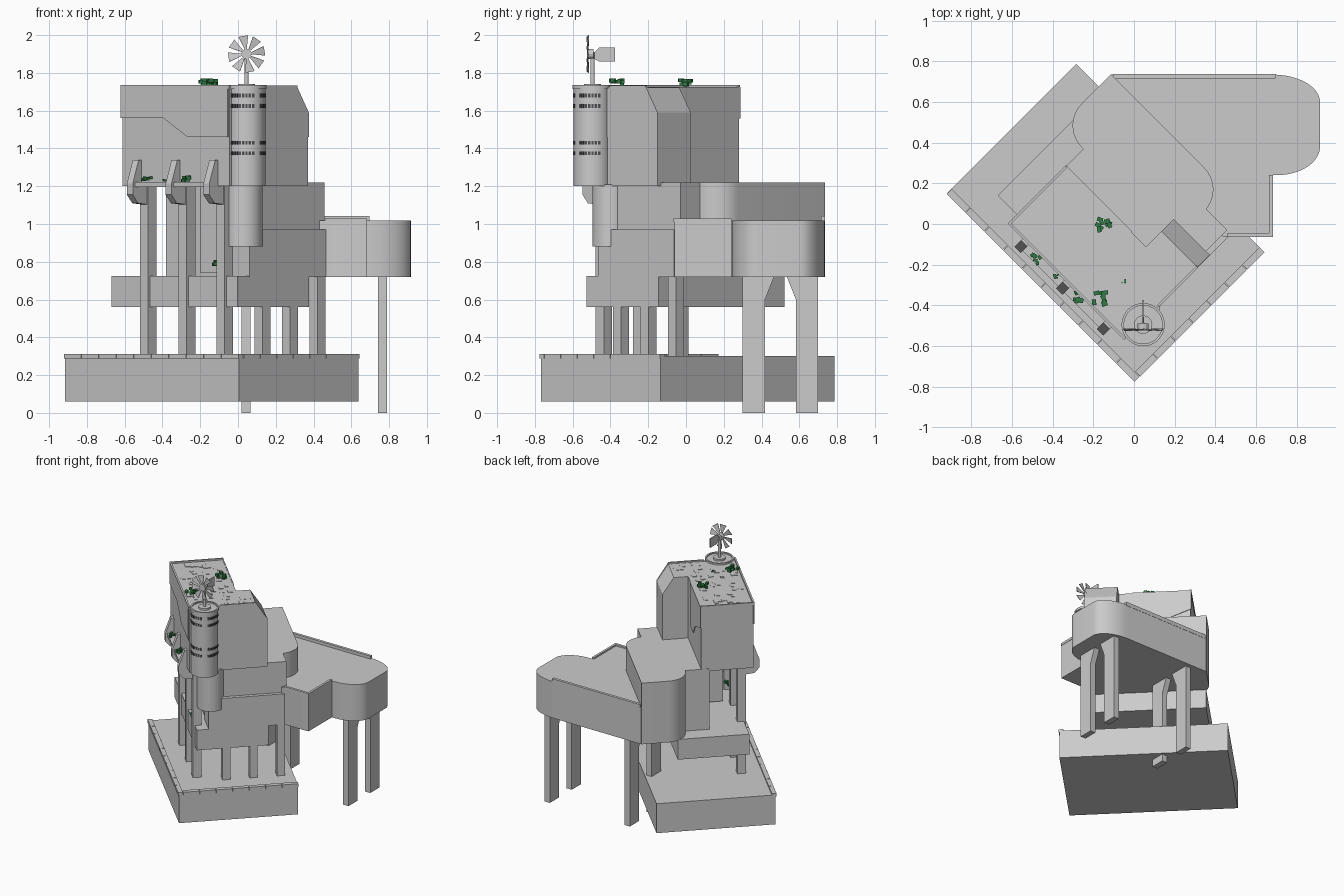
import bpy, bmesh, math, random
from mathutils import Matrix, Vector

if "Cube" in bpy.data.objects:
    bpy.data.objects.remove(bpy.data.objects["Cube"])
random.seed(4)
R45 = math.radians(45)

def finish(name, bm, rot=R45, smooth=False, mat=None):
    bmesh.ops.recalc_face_normals(bm, faces=bm.faces)
    me = bpy.data.meshes.new(name)
    bm.to_mesh(me)
    bm.free()
    ob = bpy.data.objects.new(name, me)
    bpy.context.collection.objects.link(ob)
    ob.rotation_euler[2] = rot
    if mat:
        me.materials.append(mat)
    if smooth:
        bpy.ops.object.select_all(action='DESELECT')
        ob.select_set(True)
        bpy.context.view_layer.objects.active = ob
        bpy.ops.object.shade_smooth_by_angle(angle=math.radians(35))
    return ob

def add_prism(bm, pts, a, b, axis='z'):
    """extrude a 2D profile along an axis from a to b"""
    def co(p, h):
        return {'z': (p[0], p[1], h), 'y': (p[0], h, p[1]), 'x': (h, p[0], p[1])}[axis]
    lo = [bm.verts.new(co(p, a)) for p in pts]
    hi = [bm.verts.new(co(p, b)) for p in pts]
    bm.faces.new(lo)
    bm.faces.new(hi)
    n = len(pts)
    for i in range(n):
        bm.faces.new((lo[i], lo[(i + 1) % n], hi[(i + 1) % n], hi[i]))

def rect(x0, x1, y0, y1):
    return [(x0, y0), (x1, y0), (x1, y1), (x0, y1)]

def prism(name, pts, a, b, axis='z', **kw):
    bm = bmesh.new()
    add_prism(bm, pts, a, b, axis)
    return finish(name, bm, **kw)

def boxes(name, items, **kw):
    bm = bmesh.new()
    for x0, x1, y0, y1, z0, z1 in items:
        add_prism(bm, rect(x0, x1, y0, y1), z0, z1)
    return finish(name, bm, **kw)

def arc(cx, cy, rx, ry, d0, d1, n=12):
    return [(cx + rx * math.cos(math.radians(d0 + (d1 - d0) * i / n)),
             cy + ry * math.sin(math.radians(d0 + (d1 - d0) * i / n))) for i in range(n + 1)]

def disc(name, c, r, z0, z1, n=48, **kw):
    return prism(name, arc(c[0], c[1], r, r, 0, 360 - 360 / n, n - 1), z0, z1, smooth=True, **kw)

# Base plinth with segmented edge planks (all local axes are turned 45 degrees)
boxes('base', [(-.54, .355, -.547, .757, .06, .30)])
def planks(a, b, n):
    s = (b - a) / n
    return [(a + i * s + .0015, a + (i + 1) * s - .0015) for i in range(n)]
boxes('edge_planks', [(-.547, -.512, p, q, .287, .312) for p, q in planks(-.552, .757, 10)] +
      [(p, q, -.552, -.517, .287, .312) for p, q in planks(-.51, .358, 7)])

# Lower slab
boxes('lower_slab', [(-.375, .163, -.37, .573, .56, .725)])

# Columns on the two open sides
cols = [(-.39, -.325, v - .03, v + .03, .30, 1.2) for v in (.315, .025, -.258)]
cols += [(u - .03, u + .03, -.365, -.305, .30, .73) for u in (.259, .054, -.151)]
boxes('columns', cols)

# Brackets carrying the planter shelf
bm = bmesh.new()
for v in (.315, .025, -.258):
    add_prism(bm, [(-.35, 1.10), (-.455, 1.11), (-.495, 1.155), (-.495, 1.215), (-.45, 1.34),
                   (-.425, 1.34), (-.425, 1.2), (-.35, 1.2)], v - .022, v + .022, 'y')
finish('shelf_brackets', bm)
boxes('planter_shelf', [(-.48, -.42, -.25, .31, 1.195, 1.222)])

# Mid body with two rounded corners
body = [(-.10, -.345), (.303, -.345), (.303, -.2)] + arc(.29, -.05, .15, .15, -80, 0) + \
       [(.44, .6)] + arc(.235, .45, .15, .15, 90, 180) + [(.085, .438), (-.10, .438)]
prism('mid_body', body, .72, 1.22, smooth=True)
boxes('mid_front', [(-.28, -.09, -.345, .0, .74, 1.205)])
boxes('front_bay', [(-.286, .285, -.373, -.2, .72, .97)])
disc('lower_turret', (-.258, -.30), .1, .88, 1.21)

# Rounded deck, aligned with the world axes
deck = [(.2, .1), (.44, -.062), (.68, -.062), (.68, .24)] + arc(.70, .38, .215, .14, -90, 0) + \
       arc(.68, .60, .235, .135, 0, 90) + [(-.11, .735)]
prism('deck', deck, .72, 1.018, rot=0, smooth=True)
boxes('deck_rim', [(-.1, .695, .715, .737, 1.01, 1.042), (.665, .683, -.065, .24, 1.01, 1.03),
                   (.46, .683, -.065, -.045, 1.01, 1.03)], rot=0)

# Paired deck legs with flared tops
bm = bmesh.new()
for x in (.042, .764):
    for s in (-1, 1):
        add_prism(bm, [(.5 + s * a, z) for a, z in
                       ((.2, 0), (.082, 0), (.082, .6), (.032, .725), (.2, .725))], x - .024, x + .024, 'x')
finish('deck_legs', bm, rot=0)

# Tower: main block and a block with a sloped top
boxes('tower_main', [(-.431, -.037, -.368, .435, 1.2, 1.722)])
prism('tower_side', [(-.05, 1.2), (.156, 1.2), (.156, 1.59), (.07, 1.722), (-.05, 1.722)],
      -.368, -.12, 'y')
# Stepped cladding on both long faces and the side wall
step = [(.44, 1.73), (.44, 1.56), (.12, 1.56), (-.06, 1.46), (-.36, 1.46), (-.36, 1.73)]
prism('front_cladding', step, -.438, -.428, 'x')
prism('back_cladding', [(.44, 1.725), (.44, 1.56), (.2, 1.46), (.12, 1.375), (-.02, 1.375), (-.02, 1.725)],
      -.04, -.032, 'x')
prism('side_cladding', [(-.3, 1.46), (.158, 1.46), (.158, 1.59), (.072, 1.725), (-.3, 1.725)],
      -.372, -.36, 'y')

# Roof edging and scattered low roof tiles
boxes('roof_edging', [(-.438, -.425, -.37, .44, 1.715, 1.735), (-.43, -.035, .428, .44, 1.715, 1.735),
                      (-.2, .07, -.374, -.362, 1.715, 1.733)])
tiles = []
for i in range(34):
    u, v, s = random.uniform(-.40, -.08), random.uniform(-.25, .40), random.uniform(.012, .03)
    tiles.append((u - s, u + s, v - s, v + s, 1.715, 1.7235 + .0001 * i))
for i in range(8):
    u, v = random.uniform(-.15, .03), random.uniform(-.34, -.15)
    tiles.append((u - .02, u + .02, v - .02, v + .02, 1.715, 1.7235 + .0001 * i))
boxes('roof_tiles', tiles)

# Round turret with bands of window slots
c = Vector((.045, -.495))
disc('turret', c, .1, 1.2, 1.725, rot=0)
bm = bmesh.new()
ring = [arc(c.x, c.y, r, r, 0, 352.5, 47) for r in (.106, .094)]
for i in range(48):
    j = (i + 1) % 48
    add_prism(bm, [ring[0][i], ring[0][j], ring[1][j], ring[1][i]], 1.715, 1.735)
bmesh.ops.remove_doubles(bm, verts=bm.verts, dist=1e-5)
finish('turret_rim', bm, rot=0)
dark = bpy.data.materials.new('slot_dark')
dark.diffuse_color = (.08, .08, .09, 1)
dark.use_nodes = True
dark.node_tree.nodes["Principled BSDF"].inputs["Base Color"].default_value = dark.diffuse_color
bm = bmesh.new()
for z in (1.68, 1.625, 1.43, 1.375):
    for d in range(-170, 21, 10):
        if d in (-50, -60):
            continue
        m = Matrix.Translation((c.x, c.y, z)) @ Matrix.Rotation(math.radians(d), 4, 'Z') @ \
            Matrix.Translation((.1, 0, 0)) @ Matrix.Diagonal((.008, .013, .02, 1))
        bmesh.ops.create_cube(bm, size=1, matrix=m)
finish('turret_slots', bm, rot=0, mat=dark)

# Wind wheel: mast, foot, blades, hub and tail vane
disc('wheel_foot', c, .045, 1.72, 1.74, n=24, rot=0)
disc('wheel_mast', c, .011, 1.73, 1.91, n=16, rot=0)
bm = bmesh.new()
for k in range(8):
    a = k * 45 + 10
    blade = [(r * math.cos(math.radians(a + d)), r * math.sin(math.radians(a + d)))
             for r, d in ((.025, -12), (.1, -15), (.1, 15), (.025, 12))]
    n0 = len(bm.verts)
    add_prism(bm, [(c.x + p, 1.9 + q) for p, q in blade], -.522, -.518, 'y')
    bm.verts.ensure_lookup_table()
    ax = Vector((math.cos(math.radians(a)), 0, math.sin(math.radians(a))))
    bmesh.ops.rotate(bm, verts=bm.verts[n0:], cent=(c.x, -.52, 1.9), matrix=Matrix.Rotation(.2, 3, ax))
finish('wheel_blades', bm, rot=0)
prism('wheel_hub', arc(c.x, 1.9, .027, .027, 0, 330, 11), -.525, -.49, 'y', rot=0)
prism('tail_vane', [(-.495, 1.895), (-.46, 1.935), (-.375, 1.935), (-.375, 1.86), (-.46, 1.86),
                    (-.495, 1.88)], .042, .048, 'x', rot=0)

# Green plants: leafy clusters of small tilted blocks
green = bpy.data.materials.new('plant_green')
green.diffuse_color = (.03, .2, .06, 1)
green.use_nodes = True
green.node_tree.nodes["Principled BSDF"].inputs["Base Color"].default_value = green.diffuse_color
def plant(name, x, y, z, r):
    bm = bmesh.new()
    for k in range(9):
        d = Vector((random.uniform(-r, r), random.uniform(-r, r), random.uniform(0, r * .9)))
        m = Matrix.Translation(Vector((x, y, z)) + d * .75) @ \
            Matrix.Rotation(random.uniform(0, 3), 4, 'Z') @ Matrix.Diagonal((r * .7, r * .5, r * .45, 1))
        bmesh.ops.create_cube(bm, size=1, matrix=m)
    finish(name, bm, rot=0, mat=green)
for i, p in enumerate([(-.15, 0, 1.735, .04), (-.17, -.365, 1.735, .04), (-.05, -.28, 1.725, .012),
                       (-.485, -.17, 1.23, .03), (-.28, -.36, 1.23, .033), (-.385, -.26, 1.225, .014),
                       (-.1, -.40, .78, .035)]):
    plant('plant_%d' % (i + 1), *p)
